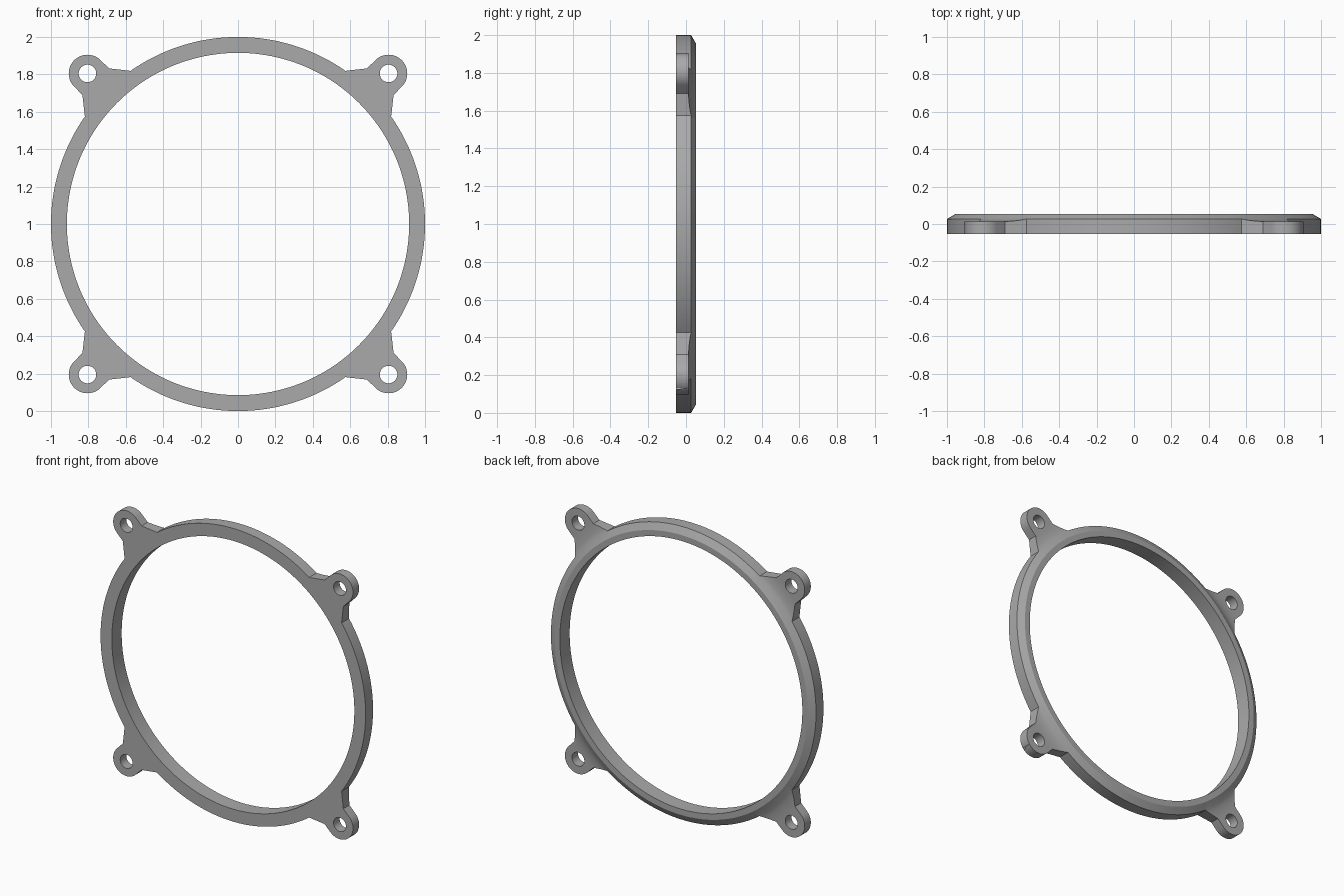
import bpy, bmesh
from math import pi, sin, cos, atan2, hypot

cube = bpy.data.objects.get("Cube")
if cube:
    bpy.data.objects.remove(cube, do_unlink=True)

FRONT, BACK = -0.053, 0.053
BOSS, BOSS_R, HOLE_R = 0.805, 0.1, 0.047
SEGMENTS = 192

grey = bpy.data.materials.new("plain grey")
grey.use_nodes = True
colour = (0.4, 0.4, 0.4, 1)
grey.diffuse_color = colour
grey.node_tree.nodes["Principled BSDF"].inputs["Base Color"].default_value = colour


def make_object(name, bm):
    bmesh.ops.recalc_face_normals(bm, faces=bm.faces)
    mesh = bpy.data.meshes.new(name)
    bm.to_mesh(mesh)
    bm.free()
    obj = bpy.data.objects.new(name, mesh)
    obj.data.materials.append(grey)
    bpy.context.collection.objects.link(obj)
    return obj


def lathe(name, profile):
    """Turn a closed (radius, y) profile about the y axis through z = 1."""
    bm = bmesh.new()
    rings = [[bm.verts.new((r * cos(2 * pi * i / SEGMENTS), y,
                            1 + r * sin(2 * pi * i / SEGMENTS)))
              for r, y in profile] for i in range(SEGMENTS)]
    for i, ring in enumerate(rings):
        after = rings[(i + 1) % SEGMENTS]
        for j in range(len(profile)):
            k = (j + 1) % len(profile)
            bm.faces.new((ring[j], ring[k], after[k], after[j]))
    return make_object(name, bm)


def prisms(name, outlines):
    """Extrude closed (x, z) outlines right through the part."""
    bm = bmesh.new()
    for outline in outlines:
        face = bm.faces.new([bm.verts.new((x, -0.2, 1 + z)) for x, z in outline])
        out = bmesh.ops.extrude_face_region(bm, geom=[face])
        moved = [g for g in out["geom"] if isinstance(g, bmesh.types.BMVert)]
        bmesh.ops.translate(bm, verts=moved, vec=(0, 0.4, 0))
    obj = make_object(name, bm)
    obj.hide_render = True
    return obj


def arc(cx, cz, radius, start, end, steps):
    return [(cx + radius * cos(start + (end - start) * i / steps),
             cz + radius * sin(start + (end - start) * i / steps))
            for i in range(steps + 1)]


# Flange: ring section with a chamfer that sweeps down to the lug thickness
sweep = [(1.0, 0.027), (1.02, 0.021), (1.045, 0.0165), (1.07, 0.014), (1.1, 0.013)]
frame = lathe("mounting_ring", [(0.915, FRONT), (0.915, BACK), (0.955, BACK)]
              + sweep + [(1.3, 0.013), (1.3, FRONT)])

# Outline of one quarter: web corner, neck, round boss, and the rim arc
root, neck = (0.82, 0.575), (0.832, 0.69)
start = atan2(root[1], root[0])
quarter = [neck] + arc(BOSS, BOSS, BOSS_R, -pi / 4, 3 * pi / 4, 24)
quarter += [neck[::-1]] + arc(0, 0, 1, pi / 2 - start, pi / 2 + start, 56)
outline = []
for turn in range(4):
    c, s = [(1, 0), (0, 1), (-1, 0), (0, -1)][turn]
    outline += [(x * c - z * s, x * s + z * c) for x, z in quarter]
trim = prisms("outline_trim", [outline])

# Screw holes in the four lugs
holes = prisms("screw_holes", [arc(sx * BOSS, sz * BOSS, HOLE_R, 0, 2 * pi * 31 / 32, 31)
                               for sx in (-1, 1) for sz in (-1, 1)])

for cutter, operation in ((trim, "INTERSECT"), (holes, "DIFFERENCE")):
    mod = frame.modifiers.new(cutter.name, "BOOLEAN")
    mod.object, mod.operation, mod.solver = cutter, operation, "EXACT"

bpy.ops.object.select_all(action="DESELECT")
bpy.context.view_layer.objects.active = frame
frame.select_set(True)
for mod in list(frame.modifiers):
    bpy.ops.object.modifier_apply(modifier=mod.name)
for cutter in (trim, holes):
    bpy.data.objects.remove(cutter, do_unlink=True)
bpy.ops.object.shade_smooth_by_angle(angle=pi / 9)
